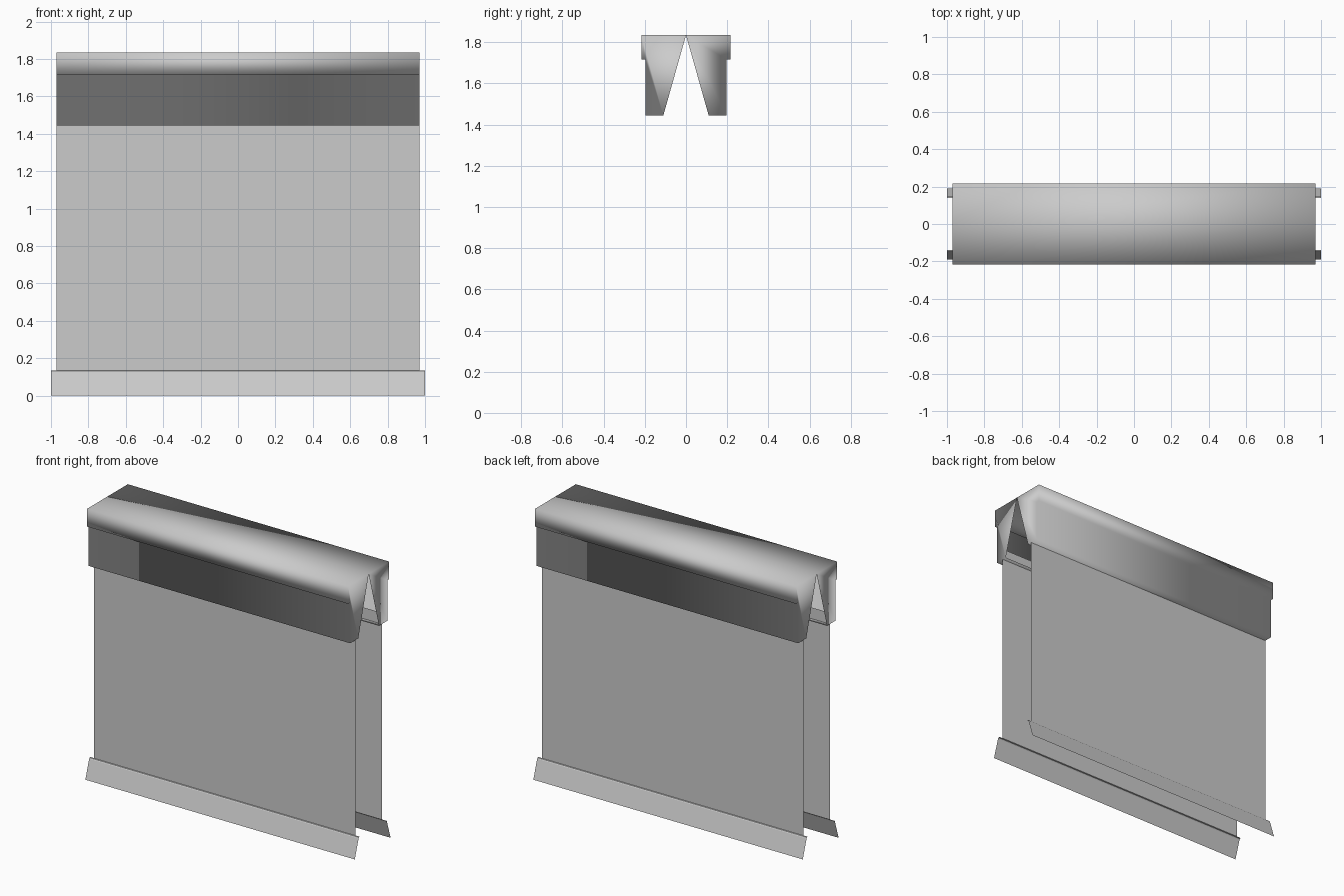
import bpy

cube = bpy.data.objects.get("Cube")
if cube:
    bpy.data.objects.remove(cube, do_unlink=True)

# Single grey material
grey = bpy.data.materials.new("light_grey")
grey.use_nodes = True
colour = (0.6, 0.6, 0.6, 1)
grey.diffuse_color = colour
grey.node_tree.nodes["Principled BSDF"].inputs["Base Color"].default_value = colour


def extrude_profile(name, profile, half, ends=(), smooth=False):
    """Sweep an open (y, z) profile along x; ends lists index ranges to close."""
    n = len(profile)
    verts = [(x, y, z) for x in (-half, half) for y, z in profile]
    faces = [(i, n + i, n + i + 1, i + 1) for i in range(n - 1)]
    for a, b in ends:
        faces.append(tuple(range(a, b)))
        faces.append(tuple(n + i for i in reversed(range(a, b))))
    mesh = bpy.data.meshes.new(name)
    mesh.from_pydata(verts, [], faces)
    mesh.materials.append(grey)
    mesh.polygons.foreach_set("use_smooth", [smooth] * len(faces))
    mesh.update()
    obj = bpy.data.objects.new(name, mesh)
    bpy.context.collection.objects.link(obj)
    return obj


# Hollow top cover with a stepped side and V-notched ends
top, step, low = 1.835, 1.717, 1.445
front = [(-0.11, low), (-0.197, low), (-0.197, step), (-0.217, step), (-0.217, top)]
back = [(-y, z) for y, z in reversed(front)]
half_count = len(front) + 1
extrude_profile("top_cover", front + [(0, top)] + back, 0.97,
                ends=[(0, half_count), (half_count - 1, 2 * half_count - 1)], smooth=True)

# Hanging sheets and flared bottom rails, front and back
sheet = [(-0.14, 0.133), (-0.14, 1.52)]
rail = [(-0.19, 0), (-0.15, 0.125), (-0.146, 0.131), (-0.138, 0.133)]
for side in ("front", "back"):
    for part, profile, half in (("sheet", sheet, 0.97), ("bottom_rail", rail, 1.0)):
        if side == "back":
            profile = [(-y, z) for y, z in reversed(profile)]
        extrude_profile(f"{side}_{part}", profile, half)
